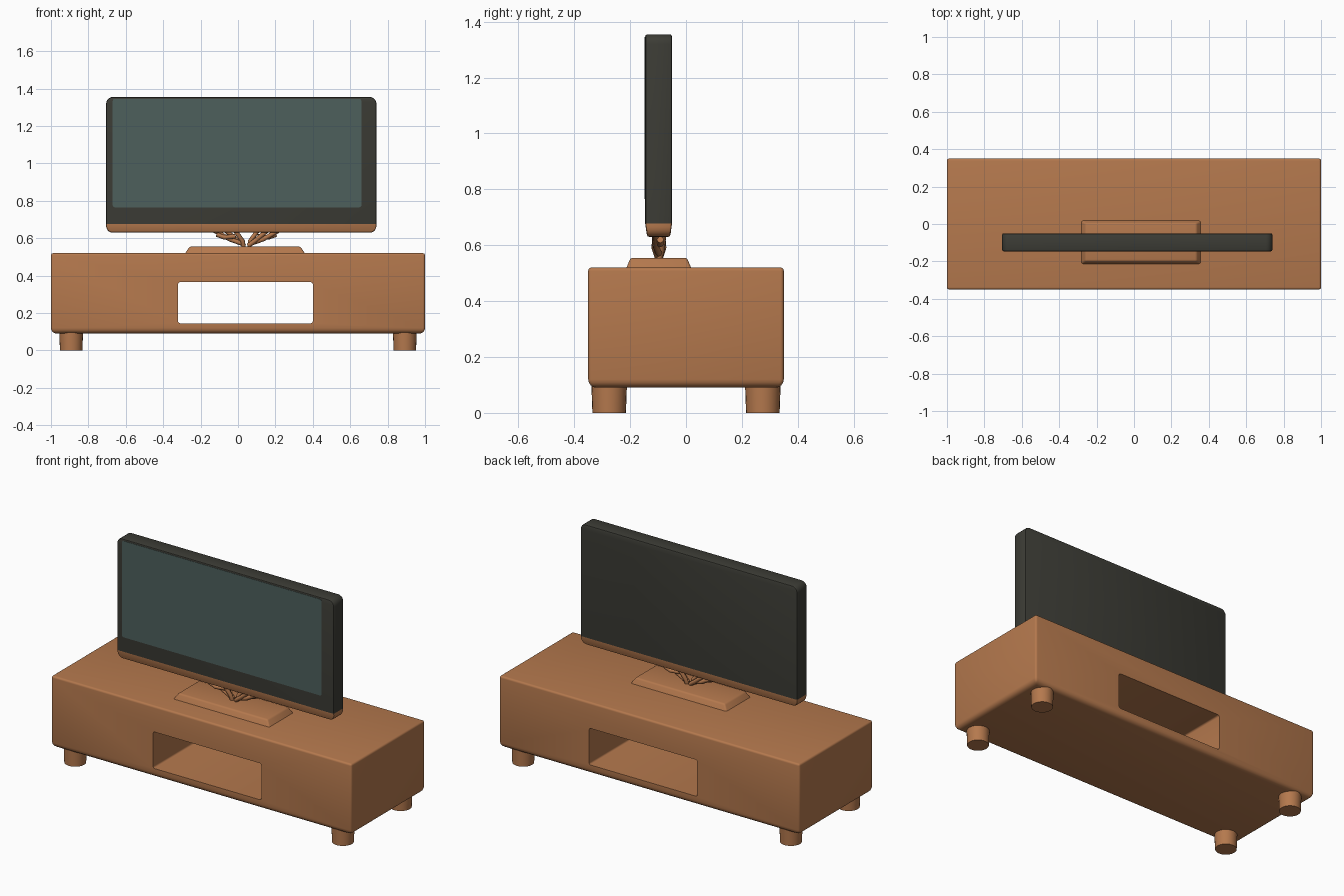
import bpy, bmesh, math
from mathutils import Vector

if "Cube" in bpy.data.objects:
    bpy.data.objects.remove(bpy.data.objects["Cube"])


def material(name, rgb):
    m = bpy.data.materials.new(name)
    m.diffuse_color = (*rgb, 1)
    m.use_nodes = True
    m.node_tree.nodes["Principled BSDF"].inputs["Base Color"].default_value = m.diffuse_color
    return m


WOOD = material("wood", (0.46, 0.19, 0.075))
DARK = material("dark_casing", (0.045, 0.045, 0.036))
GLASS = material("screen_glass", (0.075, 0.115, 0.108))


def finish(name, bm, *mats):
    bmesh.ops.recalc_face_normals(bm, faces=bm.faces[:])
    me = bpy.data.meshes.new(name)
    bm.to_mesh(me)
    bm.free()
    ob = bpy.data.objects.new(name, me)
    bpy.context.collection.objects.link(ob)
    for m in mats:
        me.materials.append(m)
    return ob


def box(lo, hi):
    lo, hi = Vector(lo), Vector(hi)
    bm = bmesh.new()
    bmesh.ops.create_cube(bm, size=1)
    for v in bm.verts:
        v.co = (lo + hi) / 2 + v.co * (hi - lo)
    return bm


def bevel(bm, edges, width, segs=4):
    bmesh.ops.bevel(bm, geom=edges, offset=width, segments=segs, profile=0.5,
                    affect='EDGES', clamp_overlap=True)


def smooth(ob, angle=35):
    bpy.ops.object.select_all(action='DESELECT')
    ob.select_set(True)
    bpy.context.view_layer.objects.active = ob
    bpy.ops.object.shade_smooth_by_angle(angle=math.radians(angle))


def edge_along_y(bm):
    return [e for e in bm.edges
            if abs(e.verts[0].co.y - e.verts[1].co.y) > 0.05]


# Cabinet: rounded box, softer along the underside
bm = box((-1, -0.35, 0.09), (1, 0.35, 0.52))
weight = bm.edges.layers.float.new("bevel_weight_edge")
for e in bm.edges:
    e[weight] = 1.0 if max(v.co.z for v in e.verts) < 0.1 else 0.4
cabinet = finish("cabinet", bm, WOOD)
mod = cabinet.modifiers.new("rounding", 'BEVEL')
mod.limit_method, mod.width, mod.segments = 'WEIGHT', 0.03, 4

# Open shelf running right through the cabinet
bm = box((-0.32, -0.5, 0.145), (0.4, 0.5, 0.365))
bevel(bm, edge_along_y(bm), 0.01, 3)
cutter = finish("shelf_cutter", bm, WOOD)
cutter.hide_render = True
cutter.hide_viewport = False
cutter.display_type = 'WIRE'
mod = cabinet.modifiers.new("shelf_opening", 'BOOLEAN')
mod.operation, mod.object, mod.solver = 'DIFFERENCE', cutter, 'EXACT'

# Bake the opening so that the cutter can be removed
bpy.context.view_layer.update()
evaluated = cabinet.evaluated_get(bpy.context.evaluated_depsgraph_get())
cabinet_mesh = bpy.data.meshes.new_from_object(evaluated)
cabinet.modifiers.clear()
cabinet.data = cabinet_mesh
bpy.data.objects.remove(cutter)
smooth(cabinet)

# Four round feet
for side, sx in (("left", -1), ("right", 1)):
    for end, sy in (("front", -1), ("back", 1)):
        bm = bmesh.new()
        bmesh.ops.create_cone(bm, cap_ends=True, segments=24, radius1=0.06,
                              radius2=0.064, depth=0.11)
        bmesh.ops.translate(bm, verts=bm.verts,
                            vec=(sx * 0.892, sy * 0.275, 0.055))
        smooth(finish(f"{end}_{side}_foot", bm, WOOD))

# Television stand base: shallow plate with sloping sides
bm = box((-0.285, -0.215, 0.515), (0.36, 0.02, 0.555))
mid = Vector((0.0375, -0.0975, 0))
for v in bm.verts:
    if v.co.z > 0.54:
        v.co.x = mid.x + (v.co.x - mid.x) * 0.92
        v.co.y = mid.y + (v.co.y - mid.y) * 0.86
bevel(bm, [e for e in bm.edges if max(v.co.z for v in e.verts) > 0.54], 0.009, 3)
smooth(finish("stand_base", bm, WOOD))

# Stand neck: post with branching struts, mirrored about its centre
cx, cy = 0.045, -0.097
curve = bpy.data.curves.new("stand_neck", 'CURVE')
curve.dimensions = '3D'
curve.bevel_depth, curve.bevel_resolution = 0.012, 2
curve.use_fill_caps = True
struts = [[(0.015, 0, 0.55), (0.02, 0.01, 0.585), (0.06, 0.015, 0.64)],
          [(0.02, 0, 0.57), (0.09, -0.01, 0.595), (0.17, -0.012, 0.64)],
          [(0.01, -0.005, 0.56), (0.05, -0.015, 0.59), (0.11, -0.01, 0.64)],
          [(0.06, 0, 0.61), (0.12, 0.005, 0.605), (0.16, 0.005, 0.62)]]
for s in (-1, 1):
    for path in struts:
        sp = curve.splines.new('POLY')
        sp.points.add(len(path) - 1)
        for p, (x, y, z) in zip(sp.points, path):
            p.co = (cx + s * x, cy + s * y, z, 1)
curve.materials.append(WOOD)
neck = bpy.data.objects.new("stand_neck", curve)
bpy.context.collection.objects.link(neck)

# Television casing with a wood-coloured chin
bm = box((-0.705, -0.146, 0.63), (0.74, -0.05, 1.355))
bevel(bm, edge_along_y(bm), 0.035, 5)
rims = [e for e in bm.edges if abs(e.verts[0].co.y - e.verts[1].co.y) < 1e-4]
bevel(bm, rims, 0.008, 2)
bmesh.ops.bisect_plane(bm, geom=bm.verts[:] + bm.edges[:] + bm.faces[:],
                       plane_co=(0, 0, 0.677), plane_no=(0, 0, 1))
for v in bm.verts:                      # chin tapers slightly underneath
    if v.co.z < 0.677:
        v.co.y = cy + (v.co.y - cy) * (1 - (0.677 - v.co.z) * 3)
for f in bm.faces:
    f.material_index = 1 if f.calc_center_median().z < 0.677 else 0
smooth(finish("television_casing", bm, DARK, WOOD))

# Screen panel, almost flush with the casing
bm = box((-0.67, -0.148, 0.765), (0.66, -0.14, 1.345))
bevel(bm, edge_along_y(bm) or [e for e in bm.edges if e.calc_length() < 0.02],
      0.012, 3)
smooth(finish("screen", bm, GLASS))
